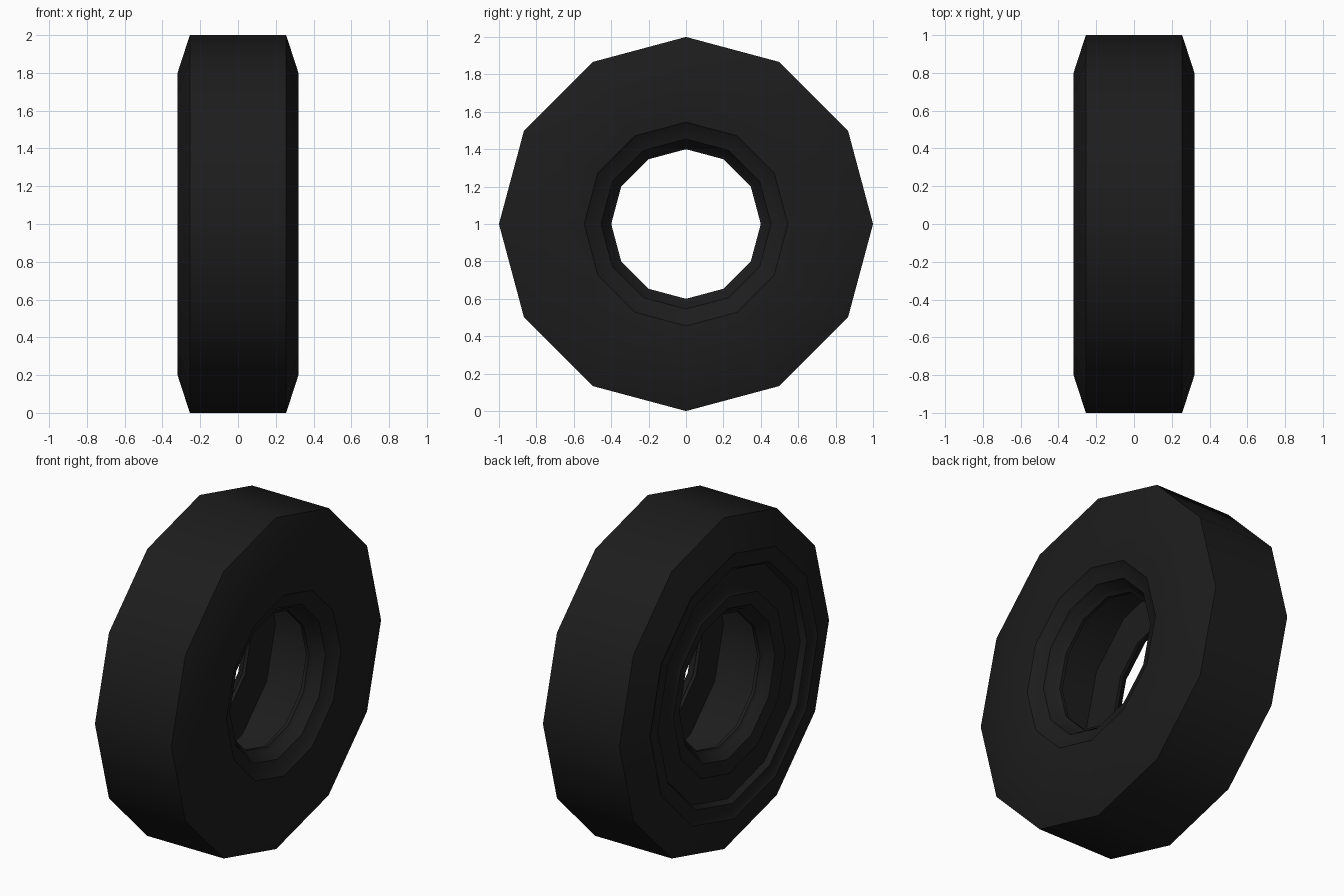
import bpy, bmesh, math
from mathutils import Vector, Matrix

cube = bpy.data.objects.get("Cube")
if cube:
    bpy.data.objects.remove(cube)

SIDES = 12

# One dark rubber colour for every part
rubber = bpy.data.materials.new("black_rubber")
rubber.use_nodes = True
rubber.diffuse_color = (0.012, 0.012, 0.012, 1)
rubber.node_tree.nodes["Principled BSDF"].inputs["Base Color"].default_value = rubber.diffuse_color


def lathe(name, profile):
    """Turn a closed (x, radius) loop around the axle."""
    bm = bmesh.new()
    rings = []
    for i in range(SIDES):
        turn = Matrix.Rotation(math.tau * i / SIDES, 3, "X")
        rings.append([bm.verts.new(turn @ Vector((x, 0, r)) + Vector((0, 0, 1)))
                      for x, r in profile])
    n = len(profile)
    for i, ring in enumerate(rings):
        after = rings[(i + 1) % SIDES]
        for j in range(n):
            k = (j + 1) % n
            bm.faces.new((ring[j], ring[k], after[k], after[j]))
    bmesh.ops.recalc_face_normals(bm, faces=bm.faces)
    mesh = bpy.data.meshes.new(name)
    bm.to_mesh(mesh)
    bm.free()
    mesh.materials.append(rubber)
    obj = bpy.data.objects.new(name, mesh)
    bpy.context.collection.objects.link(obj)
    bpy.ops.object.select_all(action="DESELECT")
    obj.select_set(True)
    bpy.context.view_layer.objects.active = obj
    bpy.ops.object.shade_smooth_by_angle(angle=math.radians(35))


# Outer skin: tread, plain left wall and stepped bead down to the hole
left_side = [
    (0.255, 1.0), (0.32, 0.8), (0.305, 0.545), (0.295, 0.535),
    (0.265, 0.455), (0.25, 0.45), (0.23, 0.43), (0.215, 0.425), (0.195, 0.4),
]
# Right wall: recessed band and the same kind of stepped bead
right_side = [
    (-0.215, 0.4), (-0.235, 0.425), (-0.25, 0.43), (-0.265, 0.45),
    (-0.275, 0.455), (-0.29, 0.535), (-0.28, 0.55), (-0.28, 0.69),
    (-0.31, 0.71), (-0.31, 0.785), (-0.32, 0.8), (-0.255, 1.0),
]
# Hollow inside, between the two beads
hollow = [(0.175, 0.4), (0.19, 0.63), (-0.19, 0.63), (-0.195, 0.4)]

lathe("tyre", left_side + hollow + right_side)
